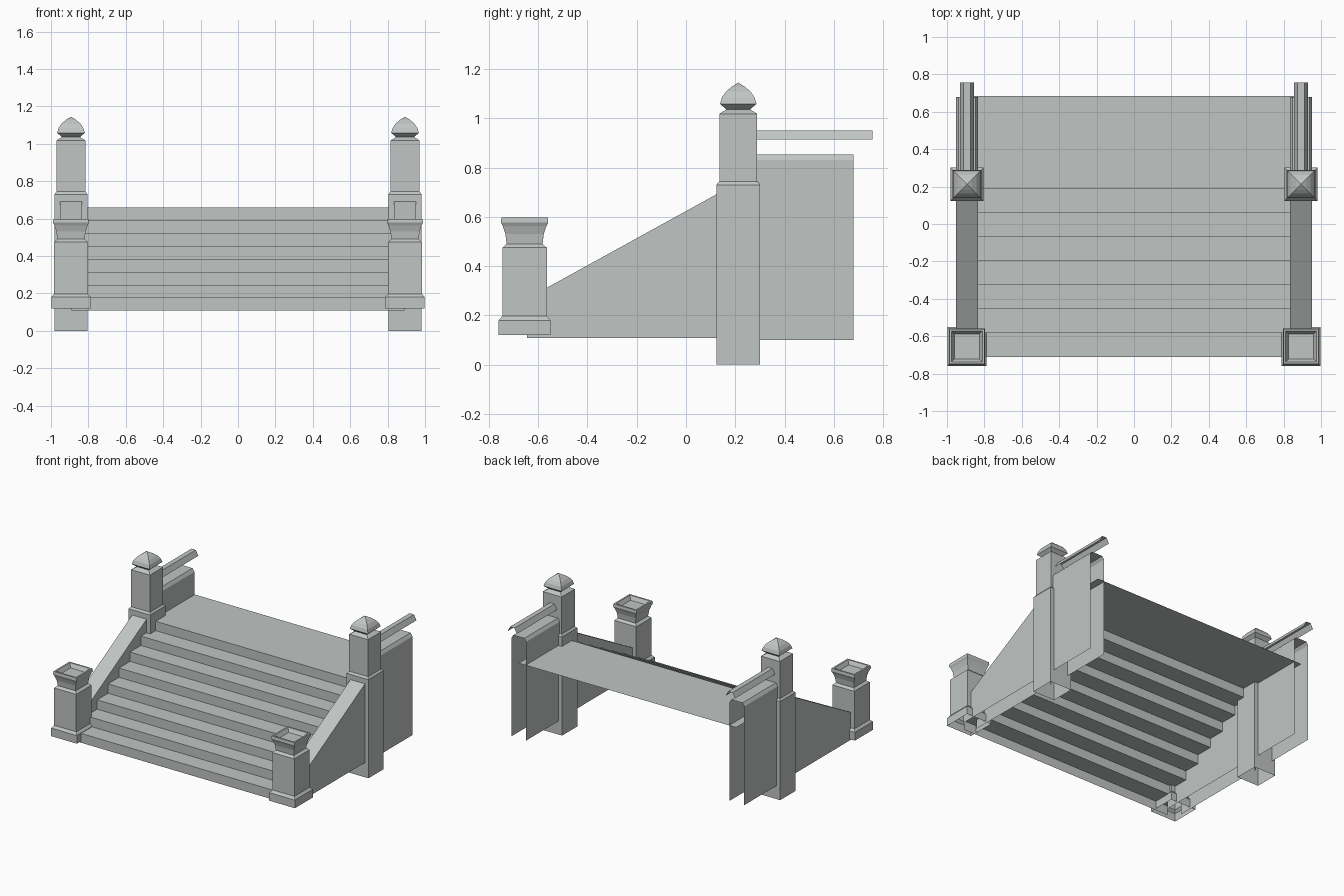
import bpy
import bmesh

cube = bpy.data.objects.get("Cube")
if cube:
    bpy.data.objects.remove(cube, do_unlink=True)

# Single stone colour
stone = bpy.data.materials.new("grey_stone")
colour = (0.53, 0.56, 0.55, 1)
stone.use_nodes = True
stone.diffuse_color = colour
bsdf = stone.node_tree.nodes["Principled BSDF"]
bsdf.inputs["Base Color"].default_value = colour
bsdf.inputs["Roughness"].default_value = 0.9

SIDE_X = 0.893


def finish(name, bm):
    mesh = bpy.data.meshes.new(name)
    bm.to_mesh(mesh)
    bm.free()
    mesh.materials.append(stone)
    obj = bpy.data.objects.new(name, mesh)
    bpy.context.collection.objects.link(obj)
    return obj


def square_loft(name, x, y, profile):
    """Stack square rings (half width, z), open below and closed above."""
    bm = bmesh.new()
    rings = []
    for half, z in profile:
        corners = [(-1, -1), (1, -1), (1, 1), (-1, 1)]
        rings.append([bm.verts.new((x + half * a, y + half * b, z)) for a, b in corners])
    for low, high in zip(rings, rings[1:]):
        for i in range(4):
            j = (i + 1) % 4
            bm.faces.new((low[i], low[j], high[j], high[i]))
    bm.faces.new(rings[-1])
    bmesh.ops.remove_doubles(bm, verts=bm.verts, dist=0.0001)
    return finish(name, bm)


def strip(name, start, end):
    """Join two matching open profiles with a sheet of quads."""
    bm = bmesh.new()
    a = [bm.verts.new(p) for p in start]
    b = [bm.verts.new(p) for p in end]
    for i in range(len(a) - 1):
        bm.faces.new((a[i], b[i], b[i + 1], a[i + 1]))
    return finish(name, bm)


# Stair sheet: eight risers, the last tread being the landing
STEPS = 8
profile = []
for i in range(STEPS):
    y = -0.71 + i * 0.128
    profile += [(y, 0.108 + i * 0.069), (y, 0.108 + (i + 1) * 0.069)]
profile.append((0.685, profile[-1][1]))
strip("stair_treads",
      [(-0.89, y, z) for y, z in profile],
      [(0.89, y, z) for y, z in profile])

# Profiles as (half width, height)
front_post = [(0.105, 0.12), (0.105, 0.18), (0.09, 0.198), (0.09, 0.475),
              (0.073, 0.49), (0.078, 0.53), (0.088, 0.562), (0.096, 0.578),
              (0.094, 0.598), (0.082, 0.598), (0.066, 0.57)]
tall_pillar = [(0.089, 0), (0.089, 0.73), (0.077, 0.744), (0.077, 1.018),
               (0.048, 1.036), (0.074, 1.058), (0.066, 1.085),
               (0.05, 1.108), (0.028, 1.127), (0, 1.145)]

for side, label in ((-1, "right"), (1, "left")):
    cx = side * SIDE_X
    square_loft(label + "_front_post", cx, -0.655, front_post)
    square_loft(label + "_tall_pillar", cx, 0.212, tall_pillar)

    # Sloping side wall, hollow and open below
    outer, inner = side * 0.953, side * 0.835
    ends = []
    for y, top in ((-0.645, 0.268), (0.13, 0.695)):
        ends.append([(outer, y, 0.108), (outer, y, top), (inner, y, top), (inner, y, 0.108)])
    order = ends if side > 0 else ends[::-1]
    strip(label + "_sloping_wall", *order)

    # Rear parapet with a chamfered top, open at the back
    section = [(0.06, 0.1), (0.06, 0.83), (0.045, 0.853),
               (-0.045, 0.853), (-0.06, 0.83), (-0.06, 0.1)]
    strip(label + "_rear_parapet",
          [(cx + w, 0.285, z) for w, z in section],
          [(cx + w, 0.68, z) for w, z in section])

    # Handrail with sloping sides
    section = [(0.038, 0.913), (0.018, 0.951), (-0.018, 0.951), (-0.038, 0.913)]
    strip(label + "_handrail",
          [(cx + w, 0.285, z) for w, z in section],
          [(cx + w, 0.757, z) for w, z in section])

# Make every sheet's faces point outward or upward
for obj in bpy.context.collection.objects:
    if obj.type == "MESH" and obj.name.endswith(("wall", "parapet", "handrail", "treads")):
        mesh = obj.data
        total = sum(p.normal.z * p.area for p in mesh.polygons)
        if total < 0:
            mesh.flip_normals()
